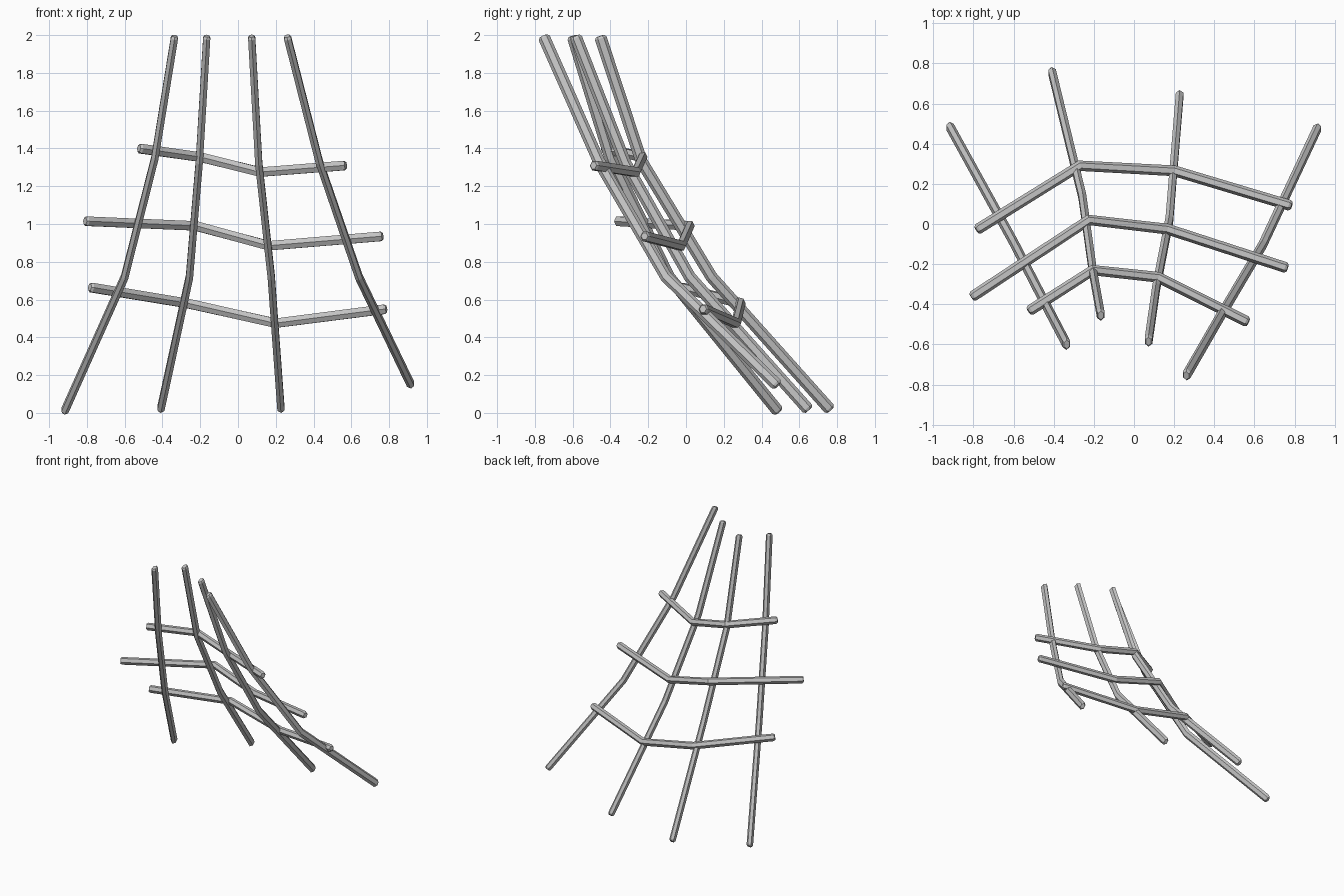
import bpy, bmesh
from math import cos, sin, pi
from mathutils import Vector

cube = bpy.data.objects.get("Cube")
if cube:
    bpy.data.objects.remove(cube)

SIDES = 6
CHAMFER = 0.012

mat = bpy.data.materials.new("weathered_grey")
mat.use_nodes = True
grey = (0.55, 0.55, 0.55, 1)
mat.diffuse_color = grey
mat.node_tree.nodes["Principled BSDF"].inputs["Base Color"].default_value = grey


def make_bar(name, path, axis, half_width, half_depth):
    """Sweep a six-sided section along a path, with chamfered ends."""
    pts = [Vector(p) for p in path]
    start = (pts[1] - pts[0]).normalized()
    end = (pts[-1] - pts[-2]).normalized()
    stations = [(pts[0], start, 0.7), (pts[0] + start * CHAMFER, start, 1)]
    for a, b, c in zip(pts, pts[1:], pts[2:]):
        stations.append((b, ((b - a).normalized() + (c - b).normalized()).normalized(), 1))
    stations += [(pts[-1] - end * CHAMFER, end, 1), (pts[-1], end, 0.7)]

    bm = bmesh.new()
    rings = []
    for centre, tangent, scale in stations:
        side = (axis - tangent * axis.dot(tangent)).normalized()
        depth = tangent.cross(side)
        angles = [2 * pi * (i + 0.5) / SIDES for i in range(SIDES)]
        rings.append([bm.verts.new(centre + scale * (side * half_width * cos(a)
                      + depth * half_depth * sin(a))) for a in angles])
    for low, high in zip(rings, rings[1:]):
        for i in range(SIDES):
            j = (i + 1) % SIDES
            bm.faces.new((low[i], low[j], high[j], high[i]))
    bm.faces.new(rings[0][::-1])
    bm.faces.new(rings[-1])
    bmesh.ops.recalc_face_normals(bm, faces=bm.faces)
    mesh = bpy.data.meshes.new(name)
    bm.to_mesh(mesh)
    bm.free()
    mesh.materials.append(mat)
    bpy.context.collection.objects.link(bpy.data.objects.new(name, mesh))


# Long leaning poles, bottom to top
poles = {
    "outer_right_pole": [(-.92, .49, .005), (-.60, -.09, .72), (-.44, -.40, 1.35), (-.335, -.60, 1.995)],
    "inner_right_pole": [(-.41, .765, .015), (-.257, .135, .72), (-.205, -.235, 1.33), (-.165, -.455, 1.995)],
    "inner_left_pole": [(.228, .65, .015), (.176, .02, .72), (.11, -.32, 1.32), (.072, -.585, 1.995)],
    "outer_left_pole": [(.917, .485, .145), (.64, -.105, .72), (.43, -.46, 1.33), (.26, -.755, 1.995)],
}
for name, path in poles.items():
    make_bar(name, path, Vector((1, 0, 0)), 0.022, 0.032)

# Bent cross rails tying the poles together
rails = {
    "lower_rail": [(-.785, -.03, .665), (-.27, .29, .58), (.20, .265, .475), (.785, .09, .55)],
    "middle_rail": [(-.81, -.365, 1.015), (-.225, .02, .99), (.165, -.025, .885), (.765, -.22, .935)],
    "upper_rail": [(-.525, -.435, 1.40), (-.205, -.23, 1.355), (.12, -.265, 1.275), (.57, -.49, 1.31)],
}
for name, path in rails.items():
    make_bar(name, path, Vector((0, 0, 1)), 0.029, 0.027)
